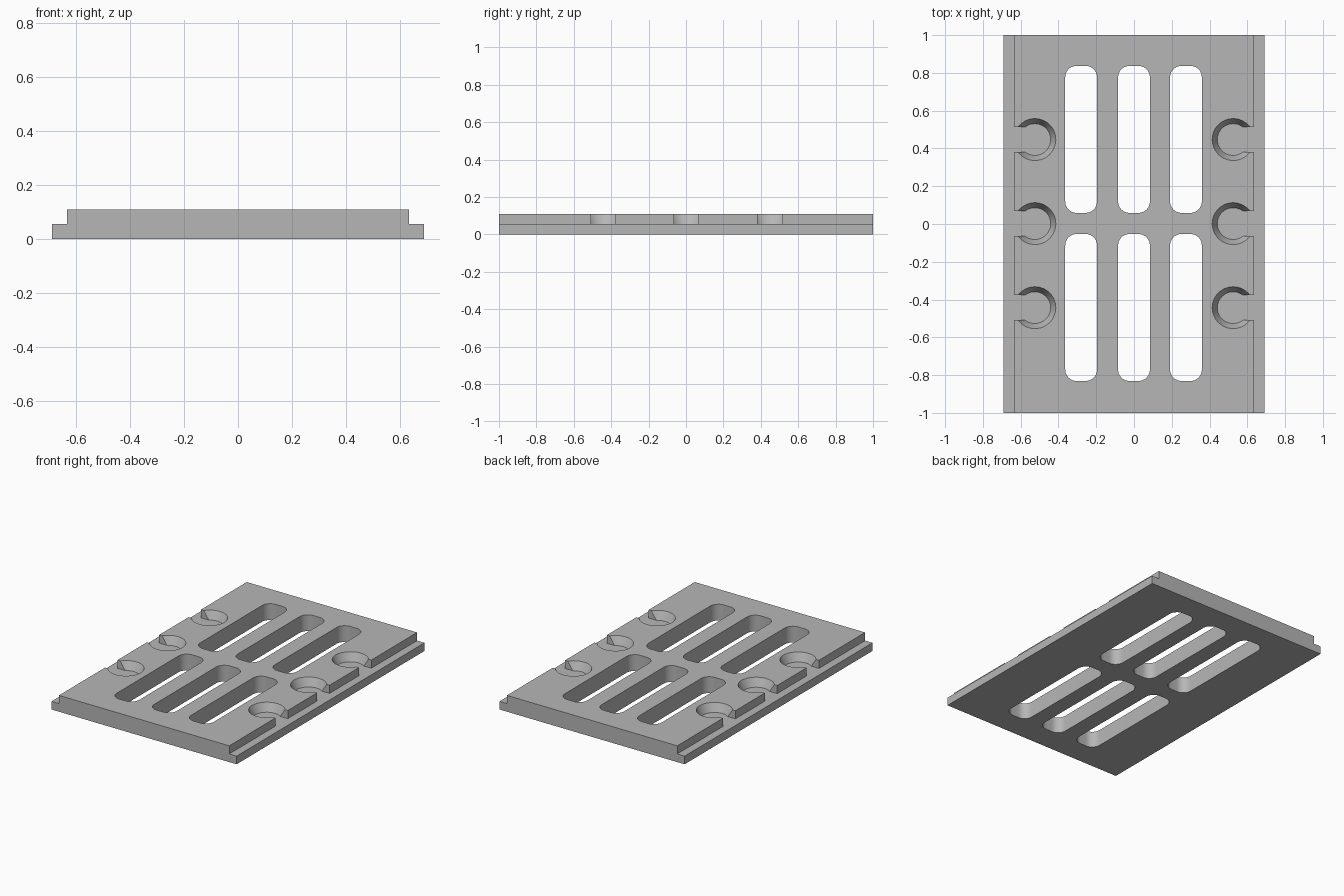
import bpy
import bmesh
from math import cos, sin, pi

STEP_Z, TOP_Z = 0.055, 0.11
START = bpy.data.objects.get("Cube")
if START:
    bpy.data.objects.remove(START, do_unlink=True)

grey = bpy.data.materials.new("plain_grey")
grey.use_nodes = True
colour = (0.47, 0.47, 0.47, 1)
grey.diffuse_color = colour
grey.node_tree.nodes["Principled BSDF"].inputs["Base Color"].default_value = colour


def loft(name, lower, upper):
    """Closed solid between two matching outlines."""
    bm = bmesh.new()
    a = [bm.verts.new(p) for p in lower]
    b = [bm.verts.new(p) for p in upper]
    bm.faces.new(a)
    bm.faces.new(b)
    for i in range(len(a)):
        j = (i + 1) % len(a)
        bm.faces.new((a[i], a[j], b[j], b[i]))
    bmesh.ops.recalc_face_normals(bm, faces=bm.faces)
    mesh = bpy.data.meshes.new(name)
    bm.to_mesh(mesh)
    bm.free()
    mesh.materials.append(grey)
    obj = bpy.data.objects.new(name, mesh)
    bpy.context.collection.objects.link(obj)
    return obj


def rounded(x, y, hx, hy, r, z, steps=10):
    """Rounded rectangle outline at height z."""
    points = []
    for k, (sx, sy) in enumerate(((1, 1), (-1, 1), (-1, -1), (1, -1))):
        for i in range(steps + 1):
            t = (k + i / steps) * pi / 2
            points.append((x + sx * (hx - r) + r * cos(t),
                           y + sy * (hy - r) + r * sin(t), z))
    return points


def circle(x, y, r, z, sides=48):
    return [(x + r * cos(2 * pi * i / sides), y + r * sin(2 * pi * i / sides), z)
            for i in range(sides)]


def rectangle(x0, x1, y0, y1, z):
    return [(x0, y0, z), (x1, y0, z), (x1, y1, z), (x0, y1, z)]


def cut(body, cutter):
    cutter.hide_render = True
    mod = body.modifiers.new("cut", "BOOLEAN")
    mod.operation, mod.solver, mod.object = "DIFFERENCE", "EXACT", cutter
    bpy.context.view_layer.objects.active = body
    bpy.ops.object.modifier_apply(modifier=mod.name)
    bpy.data.objects.remove(cutter, do_unlink=True)


# Plate with a stepped ledge along both long sides
half = [(0.69, 0), (0.69, STEP_Z), (0.635, STEP_Z), (0.635, TOP_Z)]
profile = half + [(-x, z) for x, z in reversed(half)]
plate = loft("slotted_plate", [(x, -1, z) for x, z in profile],
             [(x, 1, z) for x, z in profile])

# Six long slots through the plate
for x in (-0.28, 0, 0.275):
    for y in (-0.442, 0.448):
        cut(plate, loft("slot_cutter", rounded(x, y, 0.084, 0.389, 0.06, -0.1),
                        rounded(x, y, 0.084, 0.389, 0.06, 0.2)))

# Tapered round pockets, each opening onto the ledge
r_low, r_top, rise = 0.084, 0.111, 0.02
r_high = r_top + (r_top - r_low) * rise / (TOP_Z - STEP_Z)
for side in (-1, 1):
    for y in (-0.443, 0.002, 0.447):
        x = side * 0.525
        cut(plate, loft("pocket_cutter", circle(x, y, r_low, STEP_Z),
                        circle(x, y, r_high, TOP_Z + rise)))
        x0, x1 = sorted((x, side * 0.75))
        cut(plate, loft("channel_cutter",
                        rectangle(x0, x1, y - 0.066, y + 0.066, STEP_Z),
                        rectangle(x0, x1, y - 0.066, y + 0.066, 0.2)))

# Smooth the curved walls, keep the edges sharp
bpy.ops.object.select_all(action="DESELECT")
plate.select_set(True)
bpy.context.view_layer.objects.active = plate
bpy.ops.object.shade_smooth_by_angle(angle=pi / 6)
